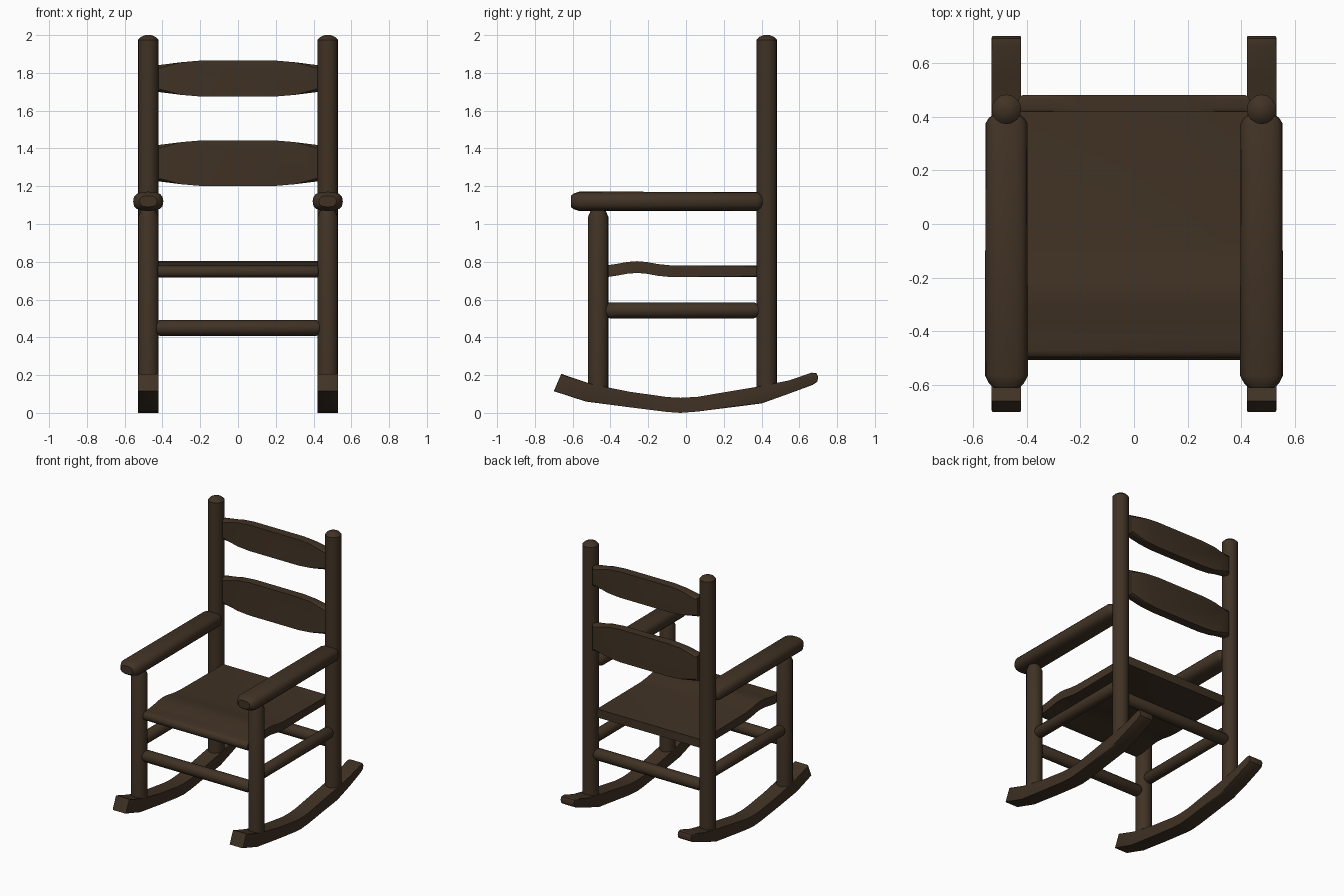
import bpy, bmesh, math
from mathutils import Vector, Matrix

if "Cube" in bpy.data.objects:
    bpy.data.objects.remove(bpy.data.objects["Cube"])

wood = bpy.data.materials.new("dark_wood")
wood.diffuse_color = (0.052, 0.032, 0.018, 1)
wood.use_nodes = True
wood.node_tree.nodes["Principled BSDF"].inputs["Base Color"].default_value = wood.diffuse_color


def finish(name, bm, angle=35):
    bmesh.ops.recalc_face_normals(bm, faces=bm.faces)
    me = bpy.data.meshes.new(name)
    bm.to_mesh(me)
    bm.free()
    me.materials.append(wood)
    ob = bpy.data.objects.new(name, me)
    bpy.context.collection.objects.link(ob)
    bpy.ops.object.select_all(action='DESELECT')
    ob.select_set(True)
    bpy.context.view_layer.objects.active = ob
    bpy.ops.object.shade_smooth_by_angle(angle=math.radians(angle))
    return ob


def turned(name, origin, axis, profile, sides=16, flat=1.0, square=1.0):
    """Turned bar: profile is (distance along axis, radius)."""
    bm = bmesh.new()
    rot = {'X': Matrix.Rotation(math.pi / 2, 3, 'Y'),
           'Y': Matrix.Rotation(-math.pi / 2, 3, 'X'),
           'Z': Matrix.Identity(3)}[axis]
    sq = lambda v: math.copysign(abs(v) ** square, v)
    rings = []
    for d, r in profile:
        ring = []
        for i in range(sides):
            a = 2 * math.pi * i / sides
            p = Vector((r * sq(math.cos(a)), r * flat * sq(math.sin(a)), d))
            ring.append(bm.verts.new(Vector(origin) + rot @ p))
        rings.append(ring)
    for a, b in zip(rings, rings[1:]):
        for i in range(sides):
            j = (i + 1) % sides
            bm.faces.new((a[i], a[j], b[j], b[i]))
    bm.faces.new(rings[0])
    bm.faces.new(rings[-1])
    return finish(name, bm)


def extruded(name, outline, plane, lo, hi, bevel):
    """Extrude an outline; plane 'YZ' runs along x, 'XZ' runs along y."""
    bm = bmesh.new()
    put = (lambda u, v, w: (w, u, v)) if plane == 'YZ' else (lambda u, v, w: (u, w, v))
    a = [bm.verts.new(put(u, v, lo)) for u, v in outline]
    b = [bm.verts.new(put(u, v, hi)) for u, v in outline]
    n = len(a)
    caps = [bm.faces.new(a), bm.faces.new(b)]
    for i in range(n):
        j = (i + 1) % n
        bm.faces.new((a[i], a[j], b[j], b[i]))
    if bevel:
        rim = list({e for f in caps for e in f.edges})
        bmesh.ops.bevel(bm, geom=rim, offset=bevel, segments=2, affect='EDGES', profile=0.5)
    return finish(name, bm)


PX, FY, BY = 0.475, -0.465, 0.427

# Curved runner, side outline
rocker = [(-0.70, 0.115), (-0.53, 0.06), (-0.30, 0.03), (-0.10, 0.005), (-0.03, 0.0),
          (0.06, 0.007), (0.40, 0.05), (0.54, 0.10), (0.67, 0.148), (0.695, 0.165),
          (0.70, 0.19), (0.69, 0.21), (0.665, 0.213), (0.55, 0.173), (0.40, 0.142),
          (0.06, 0.085), (-0.03, 0.08), (-0.10, 0.084), (-0.30, 0.112), (-0.50, 0.147),
          (-0.66, 0.207)]

for side, s in (("left", -1), ("right", 1)):
    x = s * PX
    # Posts
    turned(f"back_post_{side}", (x, BY, 0), 'Z',
           [(0.09, 0.055), (1.975, 0.055), (1.99, 0.04), (2.0, 0.016)])
    turned(f"front_post_{side}", (x, FY, 0), 'Z',
           [(0.09, 0.055), (1.035, 0.055), (1.07, 0.04), (1.09, 0.03)])
    # Armrest
    turned(f"armrest_{side}", (s * 0.475, 0, 1.12), 'Y',
           [(-0.61, 0.046), (-0.595, 0.064), (-0.565, 0.08), (0.375, 0.078),
            (0.395, 0.066), (0.41, 0.045)], flat=0.64, square=0.75)
    # Side rung
    turned(f"side_rung_{side}", (x, 0, 0.543), 'Y',
           [(-0.435, 0.03), (-0.405, 0.042), (0.36, 0.042), (0.39, 0.03)], sides=12)
    # Rocker
    extruded(f"rocker_{side}", rocker, 'YZ', x - 0.055, x + 0.055, 0.005)

# Front and back rungs
for name, y in (("front_rung", FY), ("back_rung", BY)):
    turned(name, (0, y, 0.45), 'X',
           [(-0.44, 0.03), (-0.415, 0.042), (0.415, 0.042), (0.44, 0.03)], sides=12)

# Back slats, wider in the middle
for name, z, mid, end in (("upper_slat", 1.77, 0.095, 0.07), ("lower_slat", 1.322, 0.12, 0.095)):
    half = [(0.43, end), (0.30, (mid + end) / 2 + 0.004), (0.20, mid)]
    top = half + [(-u, v) for u, v in reversed(half)]
    outline = [(u, z + v) for u, v in top] + [(u, z - v) for u, v in reversed(top)]
    extruded(name, outline, 'XZ', 0.417, 0.48, 0.016)

# Seat: wavy sheet with a rolled front edge
spine = [(0.43, 0.75), (-0.08, 0.75), (-0.15, 0.757), (-0.21, 0.768), (-0.26, 0.772),
         (-0.31, 0.768), (-0.37, 0.757), (-0.42, 0.75), (-0.47, 0.748)]
h = 0.031
seat = [(y, z + h) for y, z in spine]
seat += [(-0.47 - h * math.sin(a), 0.748 + h * math.cos(a)) for a in (0.6, 1.2, 1.9, 2.5)]
seat += [(y, z - h) for y, z in reversed(spine)]
extruded("seat", seat, 'YZ', -0.425, 0.425, 0.006)
